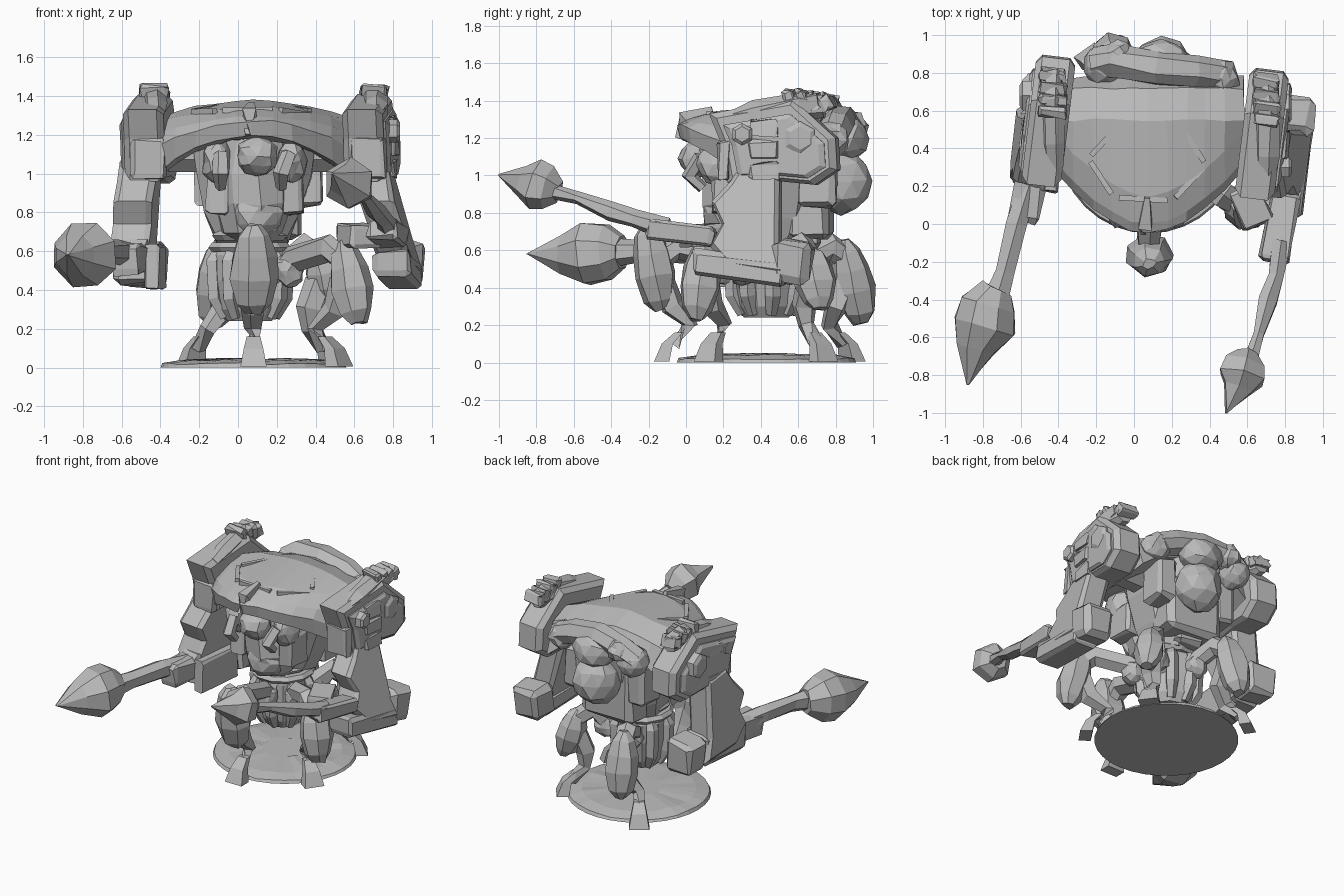
import bpy, bmesh, math, random
from mathutils import Vector, Matrix

random.seed(4)
if "Cube" in bpy.data.objects:
    bpy.data.objects.remove(bpy.data.objects["Cube"])

stone = bpy.data.materials.new("stone_grey")
stone.use_nodes = True
stone.diffuse_color = (0.5, 0.5, 0.5, 1)
stone.node_tree.nodes["Principled BSDF"].inputs["Base Color"].default_value = (0.5, 0.5, 0.5, 1)


def finish(name, bm, chip=0.0):
    """Turn a bmesh into a flat shaded object, with slightly chipped corners."""
    for v in bm.verts:
        v.co += Vector([random.uniform(-chip, chip) for _ in range(3)])
    bmesh.ops.recalc_face_normals(bm, faces=bm.faces)
    mesh = bpy.data.meshes.new(name)
    bm.to_mesh(mesh)
    bm.free()
    mesh.materials.append(stone)
    ob = bpy.data.objects.new(name, mesh)
    bpy.context.collection.objects.link(ob)
    return ob


def loft(name, rings, chip=0.0):
    """Skin a list of equal sized rings and cap both ends."""
    bm = bmesh.new()
    rows = [[bm.verts.new(p) for p in ring] for ring in rings]
    n = len(rows[0])
    for a, b in zip(rows, rows[1:]):
        for i in range(n):
            bm.faces.new((a[i], a[(i + 1) % n], b[(i + 1) % n], b[i]))
    bm.faces.new(rows[0])
    bm.faces.new(rows[-1])
    return finish(name, bm, chip)


def tube(name, points, radii, sides=6, flat=1.0, chip=0.0):
    """Faceted limb along a path; flat scales it sideways."""
    pts = [Vector(p) for p in points]
    rings = []
    for i, p in enumerate(pts):
        d = (pts[min(i + 1, len(pts) - 1)] - pts[max(i - 1, 0)]).normalized()
        ref = Vector((0, 0, 1)) if abs(d.z) < 0.8 else Vector((0, 1, 0))
        u = d.cross(ref).normalized()
        w = u.cross(d)
        turns = [2 * math.pi * (k + 0.5) / sides for k in range(sides)]
        rings.append([p + radii[i] * (math.cos(t) * flat * u + math.sin(t) * w) for t in turns])
    return loft(name, rings, chip)


def rock(name, c, size, chip=0.01):
    """Faceted boulder-like ball."""
    bm = bmesh.new()
    bmesh.ops.create_icosphere(bm, subdivisions=2, radius=1)
    for v in bm.verts:
        v.co = Vector(c) + v.co * Vector(size)
    return finish(name, bm, chip)


def block(name, c, size, yaw=0, pitch=0, chip=0.012):
    """Bevelled box."""
    bm = bmesh.new()
    bmesh.ops.create_cube(bm, size=1)
    for v in bm.verts:
        v.co *= Vector(size)
    bmesh.ops.bevel(bm, geom=bm.edges[:], offset=min(size) * 0.15, segments=1, affect='EDGES')
    turn = Matrix.Rotation(math.radians(yaw), 4, 'Z') @ Matrix.Rotation(math.radians(pitch), 4, 'X')
    bm.transform(Matrix.Translation(c) @ turn)
    return finish(name, bm, chip)


def slab(name, profile, x, half, yaw, lean=0.0, dy=0.0):
    """Side profile (y, z) extruded along x with chamfered faces."""
    n = len(profile)
    cy, cz = sum(p[0] for p in profile) / n, sum(p[1] for p in profile) / n
    rot = Matrix.Rotation(math.radians(yaw), 3, 'Z')
    rings = []
    for dx, s in ((-half, 0.88), (-half * 0.7, 1), (half * 0.7, 1), (half, 0.88)):
        ring = []
        for y, z in profile:
            q = rot @ Vector((dx + lean * (cz - z), (y - cy) * s, 0))
            ring.append((x + q.x, cy + dy + q.y, cz + (z - cz) * s))
        rings.append(ring)
    return loft(name, rings)


# Ground disc
cx, cy = 0.08, 0.43
disc = []
for r, z in ((0.48, 0), (0.47, 0.02), (0.38, 0.038), (0.15, 0.045)):
    disc.append([(cx + r * math.cos(k * math.pi / 16), cy + r * math.sin(k * math.pi / 16),
                  z + (random.uniform(-.006, .006) if z else 0)) for k in range(32)])
loft("ground_disc", disc)

# Ribbed hip drum and waist rings
tube("hip_drum", [(0.06, cy, z) for z in (0.24, 0.3, 0.45, 0.58, 0.64)], [0.12, 0.16, 0.19, 0.19, 0.16], 10)
for k in range(8):
    a = k * math.pi / 4 + 0.2
    c, s = math.cos(a), math.sin(a)
    tube("hip_rib", [(0.06 + c * r, cy + s * r, z) for r, z in ((0.13, 0.26), (0.18, 0.36), (0.19, 0.55), (0.15, 0.63))],
         [0.03, 0.045, 0.045, 0.03], 5)
for z, r in ((0.62, 0.22), (0.68, 0.2)):
    tube("waist_ring", [(0.06, cy, z - 0.025), (0.06, cy, z), (0.06, cy, z + 0.025)], [r - .02, r, r - .02], 12)

# Four legs: angle, foot angle, shell distance, foot distance, shell height, half length, width
for name, deg, foot_deg, rs, rf, zs, hl, wide in (
        ("front_leg", -90, -90, 0.6, 0.55, 0.51, 0.23, 1.15), ("side_leg", -35, -35, 0.61, 0.53, 0.44, 0.21, 1.0),
        ("rear_side_leg", 35, 37, 0.45, 0.5, 0.45, 0.16, 0.9), ("rear_leg", 112, 125, 0.5, 0.55, 0.43, 0.22, 1.05)):
    ray = [Vector((math.cos(math.radians(d)), math.sin(math.radians(d)), 0)) for d in (deg, foot_deg)]
    at = lambda r, z, i=0: Vector((cx, cy, z)) + ray[i] * r
    tube(name + "_thigh", [at(0.13, 0.45), at(0.25, 0.56), at(rs - 0.13, 0.62), at(rs - 0.02, 0.54)],
         [0.06, 0.07, 0.075, 0.06], 6, chip=0.008)
    tube(name + "_shin", [at(rs - 0.04, 0.44), at(rs - 0.1, 0.3), at(rf - 0.14, 0.2, 1), at(rf - 0.05, 0.1, 1)],
         [0.075, 0.065, 0.045, 0.04], 5, chip=0.006)
    # Wedge foot, widening to the ground
    side = Vector((-ray[1].y, ray[1].x, 0))
    loft(name + "_foot", [[at(r, z, 1) + ray[1] * i * w * 0.6 + side * j * w
                           for i, j in ((-1, -1), (1, -1), (1, 1), (-1, 1))]
                          for r, z, w in ((rf - 0.08, 0.16, 0.035), (rf - 0.02, 0.1, 0.05), (rf + 0.01, 0.005, 0.068))])
    tilt = 0.04 if deg == -90 else -0.05
    tube(name + "_shell", [at(rs + tilt * t, zs + hl * t) for t in (-1, -0.75, -0.2, 0.3, 0.75, 1)],
         [0.04, 0.085, 0.112, 0.105, 0.075, 0.03], 7, wide, 0.008)
    rock(name + "_hip", at(0.22, 0.5), (0.08, 0.08, 0.09))

# Torso core, back box and flanks
tube("torso", [(0.07, 0.45, 0.66), (0.07, 0.48, 0.78), (0.08, 0.5, 1.0), (0.09, 0.5, 1.2)],
     [0.2, 0.26, 0.32, 0.35], 8, chip=0.01)
block("back_box", (0.1, 0.67, 0.86), (0.42, 0.22, 0.4), -7)
block("tail_block", (0.08, 0.63, 0.7), (0.2, 0.16, 0.16), -7)
for x in (-0.27, 0.46):
    tube("shoulder_axle", [(x - 0.16, 0.5, 1.12), (x + 0.16, 0.5, 1.12)], [0.12, 0.12], 8)

# Head under the canopy
tube("head", [(0.08, 0.29, z) for z in (0.66, 0.7, 0.84, 1.0, 1.18)], [0.09, 0.16, 0.2, 0.2, 0.18], 9, chip=0.012)
rock("jaw", (0.09, 0.19, 0.8), (0.14, 0.1, 0.13))
rock("brow_ball", (0.1, 0.06, 1.09), (0.11, 0.1, 0.1))
for x in (-0.11, 0.28):
    rock("cheek", (x, 0.17, 1.06), (0.075, 0.11, 0.12))
    block("cheek_guard", (x, 0.24, 0.9), (0.1, 0.2, 0.22))
    tube("face_hose", [(x * 0.9 + 0.01, 0.08, 1.1), (x * 0.8, 0.02, 1.0), (x * 0.8, 0.09, 0.93)], [0.04, 0.045, 0.03], 5)

# Arched canopy shell
rings = []
for k in range(11):
    u = k / 5 - 1
    e = u * u
    top, low, front = 1.365 - 0.09 * e, 1.18 - 0.2 * e, -0.05 + 0.34 * abs(u) ** 1.8
    x = 0.08 + 0.5 * u
    rings.append([(x, front + 0.12, low), (x, front + 0.02, low + 0.02), (x, front, (top + low) / 2),
                  (x, front + 0.05, top - 0.07), (x, front + 0.2, top - 0.02), (x, 0.55, top + 0.01),
                  (x, 0.72, top - 0.04), (x, 0.78, low + 0.03), (x, 0.6, low)])
loft("canopy", rings, 0.008)
tube("canopy_nose", [(0.05, -0.045, 1.2), (0.06, -0.01, 1.31), (0.07, 0.14, 1.355)], [0.02, 0.05, 0.02], 4)
for k in range(6):
    a, b = [math.radians(60 * j) for j in (k, k + 0.85)]
    tube("canopy_trim", [(0.07 + 0.3 * math.cos(t), 0.33 + 0.22 * math.sin(t),
                          1.355 - 0.035 * math.cos(t) ** 2 - (0.02 if math.sin(t) < -0.1 else 0)) for t in (a, b)],
         [0.02, 0.02], 4)

# Back tanks and pipes
rock("back_tank", (0.14, 0.83, 0.97), (0.17, 0.16, 0.18))
rock("upper_tank", (0.14, 0.85, 1.2), (0.16, 0.13, 0.12))
tube("back_pipe", [(-0.2, 0.85, 1.2), (-0.1, 0.86, 1.26), (0.12, 0.82, 1.29), (0.33, 0.8, 1.26), (0.46, 0.78, 1.2)],
     [0.08, 0.09, 0.09, 0.09, 0.08], 7, chip=0.01)
for c, r in (((-0.16, 0.84, 1.18), 0.11), ((0.46, 0.77, 1.19), 0.1), ((-0.08, 0.89, 1.26), 0.08)):
    rock("back_knob", c, (r, r, r))
for x in (-0.14, 0.36):
    block("back_flank", (x, 0.7, 0.98), (0.14, 0.2, 0.3), -7)

# Shoulders and arms
shoulder = [(0.13, 1.33), (0.58, 1.41), (0.81, 1.2), (0.82, 1.03), (0.7, 0.95), (0.5, 0.97), (0.23, 0.96), (0.19, 1.18)]
arm = [(0.32, 1.1), (0.5, 1.06), (0.51, 0.62), (0.55, 0.46), (0.25, 0.5), (0.14, 0.62), (0.2, 0.74), (0.14, 0.86), (0.24, 0.97)]
for side, x, dy, lean, half in ((-1, -0.45, 0.07, 0.06, 0.1), (1, 0.68, 0.0, 0.25, 0.09)):
    name = "right" if side < 0 else "left"
    slab(name + "_shoulder", shoulder, x, 0.105, -7, dy=dy)
    slab(name + "_shoulder_plate", [(0.48 + (y - 0.48) * 0.8, 1.15 + (z - 1.17) * 0.75) for y, z in shoulder],
         x + side * 0.08, 0.05, -7, dy=dy)
    slab(name + "_arm", arm, x + side * 0.08, half, -7, lean * side, dy)
    for y, z, r in ((0.61, 1.2, 0.09), (0.3, 1.22, 0.06)):
        tube(name + "_boss", [(x + side * d, y + dy, z) for d in (0.09, 0.14, 0.155)], [r, r, r * 0.7], 6)
    # Ridge capsule and scales on top
    tube(name + "_ridge", [(x + 0.02, y + dy, z) for y, z in ((0.24, 1.3), (0.36, 1.33), (0.6, 1.37), (0.74, 1.36))],
         [0.05, 0.07, 0.08, 0.06], 7, chip=0.01)
    for k in range(4):
        block(name + "_ridge_scale", (x + 0.02, 0.56 + dy * 0.5 + k * 0.065, 1.42 - 0.012 * k), (0.14, 0.055, 0.08), -7, 15)
    block(name + "_front_guard", (x - 0.01, 0.21 + dy, 1.08), (0.17, 0.06, 0.2), -7)
    for z in (1.02, 1.14, 1.25):
        block(name + "_side_scale", (x + side * 0.11, 0.42 + dy, z), (0.05, 0.15, 0.09), -7)

# Right forearm and its large bludgeon
block("right_forearm", (-0.52, 0.4, 0.54), (0.19, 0.42, 0.22), -7)
block("right_fist_box", (-0.48, 0.68, 0.53), (0.22, 0.2, 0.23), -7)
block("right_wrist", (-0.56, 0.14, 0.56), (0.16, 0.26, 0.16), -10)
block("right_guard", (-0.42, 0.35, 0.52), (0.07, 0.36, 0.24), -7)
tube("right_shaft", [(-0.56, 0.2, 0.58), (-0.62, 0, 0.6), (-0.68, -0.25, 0.6), (-0.74, -0.42, 0.59)],
     [0.06, 0.065, 0.06, 0.08], 6, chip=0.006)
tube("right_bludgeon", [(-0.73, -0.34, 0.59), (-0.77, -0.42, 0.59), (-0.79, -0.54, 0.58), (-0.84, -0.66, 0.58), (-0.88, -0.85, 0.58)],
     [0.09, 0.155, 0.175, 0.11, 0.005], 8, chip=0.006)

# Left forearm and its slim mace
block("left_forearm", (0.82, 0.29, 0.51), (0.19, 0.5, 0.13), -7, -8)
block("left_fist_box", (0.84, 0.57, 0.54), (0.22, 0.2, 0.22), -7, -8)
block("left_wrist", (0.77, -0.02, 0.69), (0.15, 0.36, 0.1), -10, -7)
block("left_inner_guard", (0.62, 0.09, 0.68), (0.17, 0.22, 0.12), 25)
tube("left_shaft", [(0.78, -0.1, 0.71), (0.75, -0.28, 0.77), (0.71, -0.4, 0.81), (0.66, -0.58, 0.88), (0.61, -0.74, 0.92)],
     [0.06, 0.045, 0.055, 0.035, 0.045], 6, chip=0.006)
tube("left_mace", [(0.6, -0.68, 0.91), (0.585, -0.74, 0.93), (0.57, -0.81, 0.95), (0.55, -0.87, 0.965), (0.49, -1, 1.0)],
     [0.06, 0.12, 0.135, 0.09, 0.005], 6, chip=0.006)
